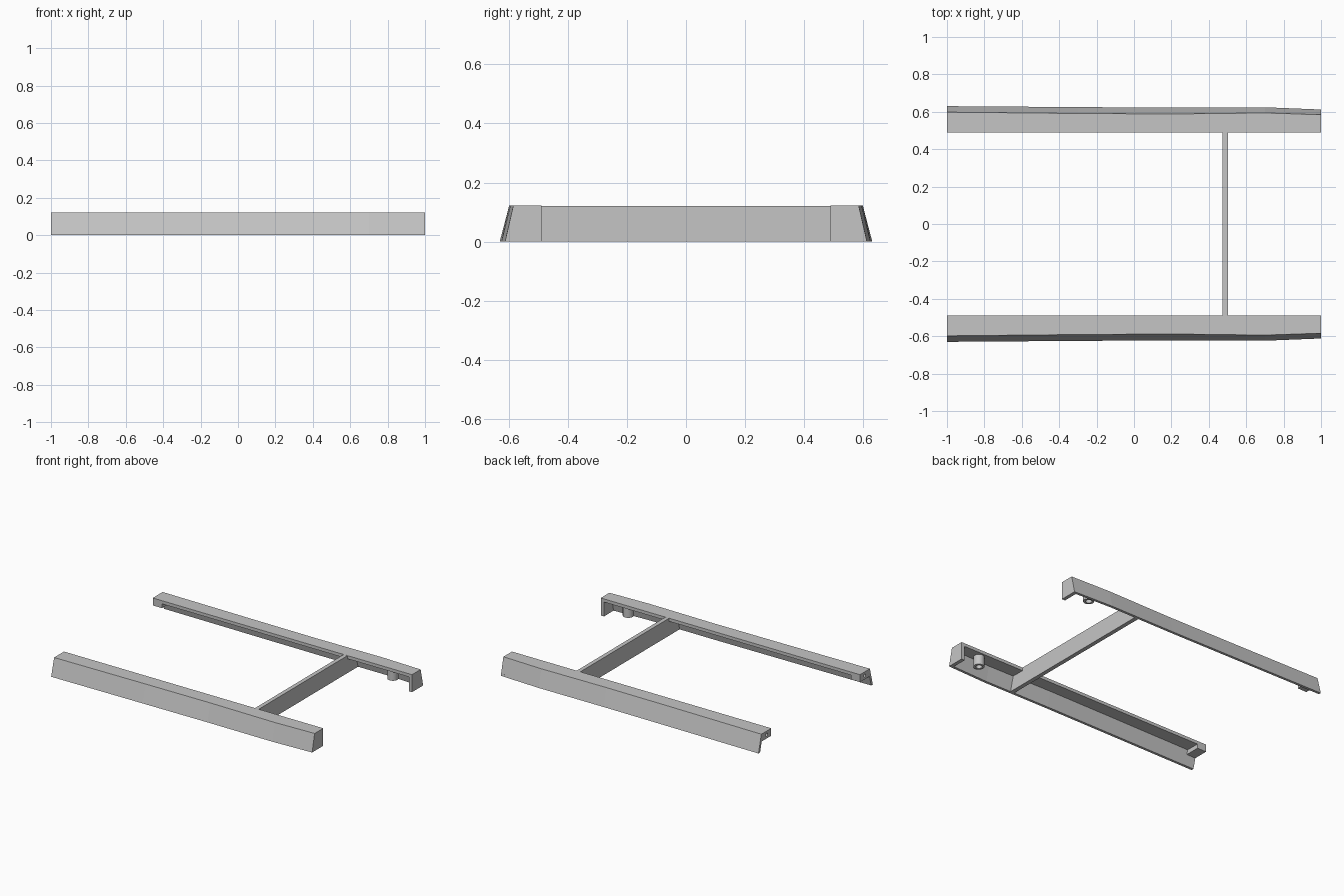
import bpy, bmesh, math

if "Cube" in bpy.data.objects:
    bpy.data.objects.remove(bpy.data.objects["Cube"])

H = 0.122          # overall height
INNER = 0.489      # inner edge of the rails
PLATE = 0.022      # top plate thickness
WALL = 0.018       # outer wall thickness
# stations along the rail: x, outer y at the top, outer y at the bottom
STATIONS = [(-1.0, 0.598, 0.630), (-0.3, 0.591, 0.625), (0.2, 0.588, 0.622),
            (0.7, 0.594, 0.624), (1.0, 0.584, 0.612)]

grey = bpy.data.materials.new("light_grey_plastic")
grey.diffuse_color = (0.56, 0.56, 0.56, 1)
grey.use_nodes = True
grey.node_tree.nodes["Principled BSDF"].inputs["Base Color"].default_value = grey.diffuse_color


def outer(x, z):
    """Outer face position of the rail at a given x and height."""
    for (x0, t0, b0), (x1, t1, b1) in zip(STATIONS, STATIONS[1:]):
        if x <= x1:
            f = (x - x0) / (x1 - x0)
            top, bot = t0 + (t1 - t0) * f, b0 + (b1 - b0) * f
            return bot + (top - bot) * z / H


def make(name, bm):
    bmesh.ops.recalc_face_normals(bm, faces=bm.faces)
    me = bpy.data.meshes.new(name)
    bm.to_mesh(me)
    bm.free()
    me.materials.append(grey)
    ob = bpy.data.objects.new(name, me)
    bpy.context.collection.objects.link(ob)
    return ob


def loft(name, sections):
    """Skin a row of matching closed sections and close both ends."""
    bm = bmesh.new()
    rings = [[bm.verts.new(p) for p in s] for s in sections]
    n = len(rings[0])
    for a, b in zip(rings, rings[1:]):
        for i in range(n):
            j = (i + 1) % n
            bm.faces.new((a[i], a[j], b[j], b[i]))
    bm.faces.new(rings[0])
    bm.faces.new(rings[-1])
    return make(name, bm)


def circle(r, n=24):
    return [(r * math.cos(2 * math.pi * i / n), r * math.sin(2 * math.pi * i / n))
            for i in range(n)]


def slab(s, x, z0, inset=0.0):
    """Section of a solid piece filling the rail from z0 to the top."""
    return [(x, s * INNER, z0), (x, s * INNER, H),
            (x, s * (outer(x, H) - inset), H), (x, s * (outer(x, z0) - inset), z0)]


for s, side in ((-1, "front"), (1, "back")):
    # L-shaped rail: flat top plate and sloping outer wall
    under = H - PLATE
    loft(side + "_rail", [
        [(x, s * INNER, under), (x, s * INNER, H), (x, s * t, H), (x, s * b, 0),
         (x, s * (b - WALL), 0), (x, s * (outer(x, under) - WALL), under)]
        for x, t, b in STATIONS])

    # full-height cap closing the right end
    loft(side + "_end_cap", [slab(s, 0.975, 0), slab(s, 1.0, 0)])

    # small block under the plate at the open end, with a screw hole
    block = loft(side + "_screw_block",
                 [slab(s, -1.0, 0.07, 0.004), slab(s, -0.93, 0.07, 0.004)])
    cutter = loft(side + "_hole_cutter",
                  [[(x, s * 0.54 + a, 0.097 + b) for a, b in circle(0.011, 16)]
                   for x in (-1.05, -0.95)])
    cutter.hide_render = True
    cutter.hide_set(True)
    for ob in (block, bpy.data.objects[side + "_rail"]):
        m = ob.modifiers.new("screw_hole", 'BOOLEAN')
        m.operation = 'DIFFERENCE'
        m.solver = 'EXACT'
        m.object = cutter

    # hollow round boss hanging under the plate
    bm = bmesh.new()
    loops = [[bm.verts.new((0.82 + a, s * 0.535 + b, z)) for a, b in circle(r)]
             for r, z in ((0.035, 0.11), (0.035, 0.03), (0.02, 0.03), (0.02, 0.11))]
    for k in range(4):
        p, q = loops[k], loops[(k + 1) % 4]
        for i in range(24):
            j = (i + 1) % 24
            bm.faces.new((p[i], p[j], q[j], q[i]))
    boss = make(side + "_boss", bm)
    bpy.ops.object.select_all(action='DESELECT')
    boss.select_set(True)
    bpy.context.view_layer.objects.active = boss
    bpy.ops.object.shade_smooth_by_angle(angle=math.radians(35))

# crossbar joining the two rails, running into their outer walls
loft("crossbar", [[(x, -outer(x, 0) + 0.01, 0), (x, outer(x, 0) - 0.01, 0),
                   (x, outer(x, H) - 0.01, H - 0.0005), (x, -outer(x, H) + 0.01, H - 0.0005)]
                  for x in (0.473, 0.502)])
